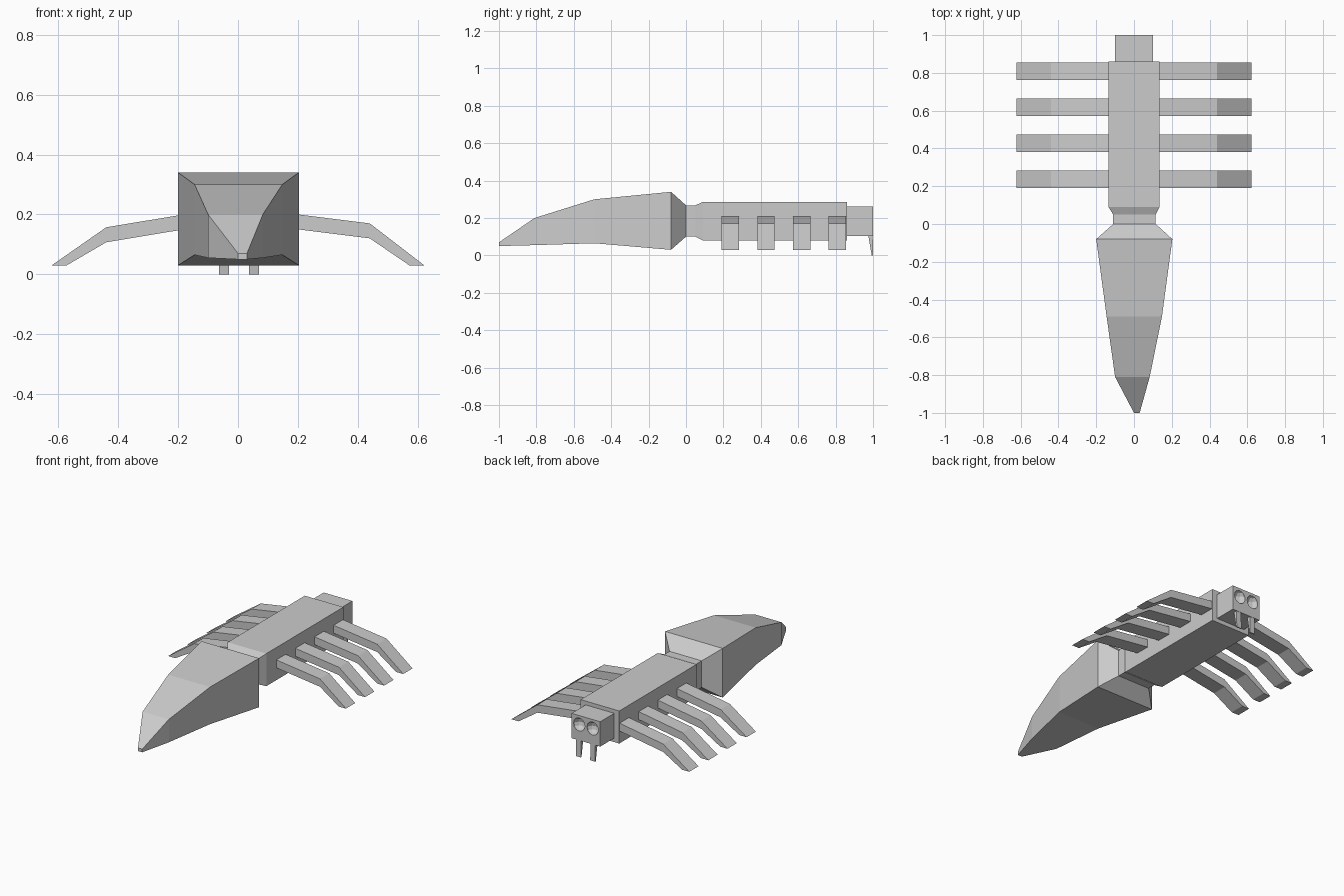
import bpy, bmesh
from mathutils import Matrix

if "Cube" in bpy.data.objects:
    bpy.data.objects.remove(bpy.data.objects["Cube"])


def finish(name, bm):
    bmesh.ops.recalc_face_normals(bm, faces=bm.faces[:])
    mesh = bpy.data.meshes.new(name)
    bm.to_mesh(mesh)
    bm.free()
    ob = bpy.data.objects.new(name, mesh)
    bpy.context.collection.objects.link(ob)
    return ob


def loft(name, rings):
    """Skin a list of four-sided rings and cap both ends."""
    bm = bmesh.new()
    loops = [[bm.verts.new(p) for p in ring] for ring in rings]
    for a, b in zip(loops, loops[1:]):
        for i in range(4):
            j = (i + 1) % 4
            bm.faces.new((a[i], a[j], b[j], b[i]))
    bm.faces.new(loops[0])
    bm.faces.new(loops[-1])
    return finish(name, bm)


def section(y, x0, x1, z0, z1):
    return [(x0, y, z0), (x1, y, z0), (x1, y, z1), (x0, y, z1)]


# Abdomen, waist and thorax, lofted along y
loft("body", [section(*s) for s in (
    (-1.0, 0.0, 0.03, 0.05, 0.07),
    (-0.81, -0.10, 0.083, 0.055, 0.20),
    (-0.49, -0.145, 0.148, 0.065, 0.30),
    (-0.08, -0.20, 0.203, 0.03, 0.34),
    (0.0, -0.11, 0.115, 0.10, 0.268),
    (0.05, -0.11, 0.115, 0.10, 0.268),
    (0.09, -0.135, 0.135, 0.08, 0.286),
    (0.86, -0.135, 0.135, 0.08, 0.286),
)])

# Legs: bent bars, four per side, with a slightly lower knee on the left
for side, sign, knee in (("right", 1, 0.17), ("left", -1, 0.157)):
    path = [((0.12, 0.21), (0.12, 0.16)),
            ((0.44, knee), (0.44, knee - 0.05)),
            ((0.622, 0.03), (0.572, 0.03))]
    for n in range(4):
        y = 0.19 + 0.191 * n
        loft(f"leg_{side}_{n + 1}", [
            [(sign * t[0], y, t[1]), (sign * t[0], y + 0.093, t[1]),
             (sign * b[0], y + 0.093, b[1]), (sign * b[0], y, b[1])]
            for t, b in path])

# Head block with two hollow eye sockets
head = loft("head", [section(0.86, -0.10, 0.10, 0.105, 0.262),
                     section(1.0, -0.10, 0.10, 0.105, 0.262)])
for sign, side in ((1, "right"), (-1, "left")):
    bm = bmesh.new()
    bmesh.ops.create_uvsphere(
        bm, u_segments=10, v_segments=6, radius=0.042,
        matrix=Matrix.Translation((sign * 0.047, 1.003, 0.205)))
    cutter = finish(f"eye_cutter_{side}", bm)
    cutter.hide_render = True
    cutter.hide_viewport = False
    cutter.display_type = 'WIRE'
    mod = head.modifiers.new(f"eye_{side}", 'BOOLEAN')
    mod.operation = 'DIFFERENCE'
    mod.solver = 'EXACT'
    mod.object = cutter

# Fangs, tapering downward at the far end of the head
for cx, side in ((0.053, "right"), (-0.047, "left")):
    loft(f"fang_{side}", [
        [(cx - 0.017, y0, z), (cx + 0.017, y0, z),
         (cx + 0.017, y1, z), (cx - 0.017, y1, z)]
        for y0, y1, z in ((0.974, 0.998, 0.11), (0.993, 1.0, 0.0))])
